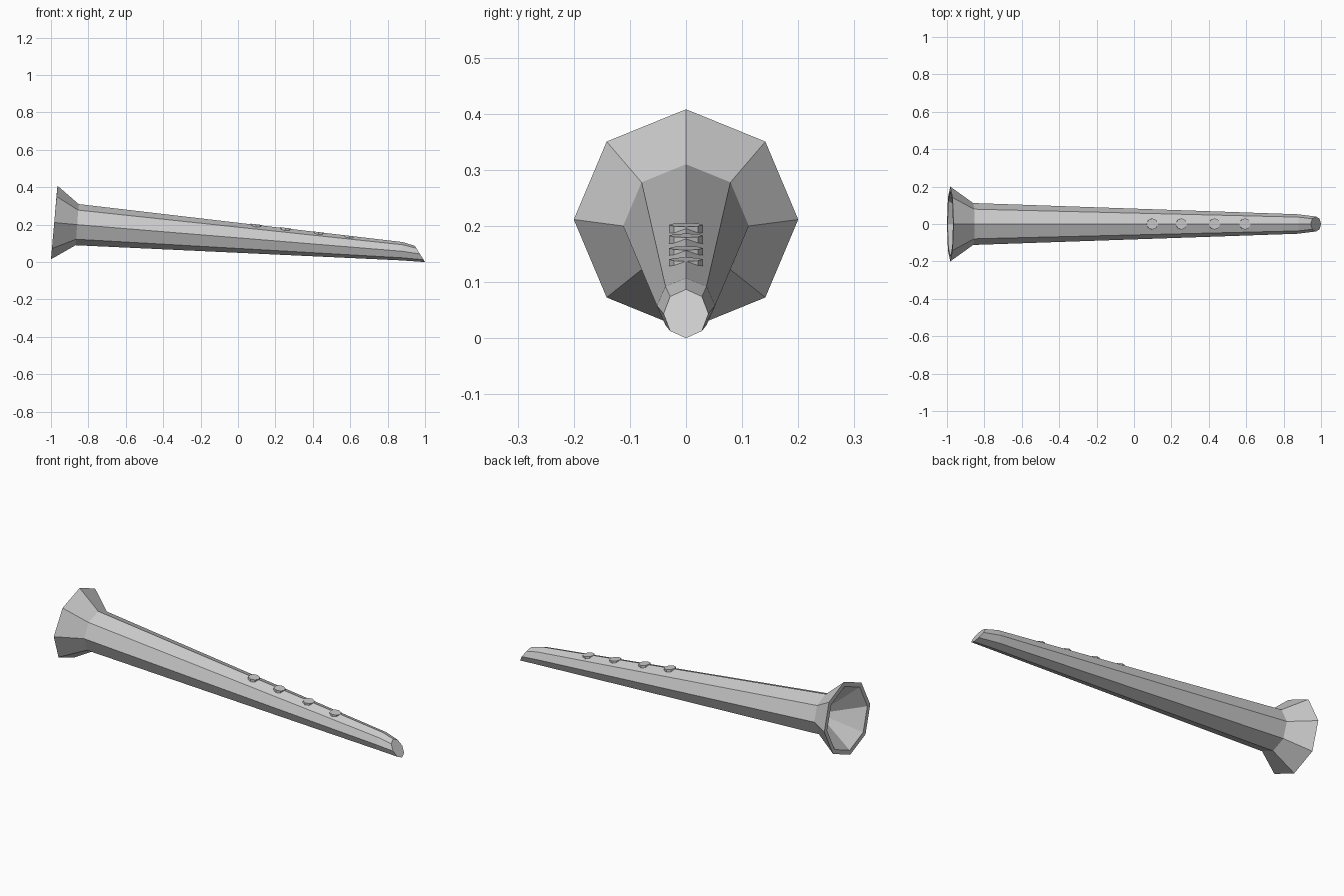
import bpy, bmesh
from math import sin, cos, tau, radians
from mathutils import Vector

if "Cube" in bpy.data.objects:
    bpy.data.objects.remove(bpy.data.objects["Cube"])

SIDES = 8

# Tube sections: top point (x, z), bottom point (x, z), half width in y
SECTIONS = [
    ((-0.835, 0.225), (-0.84, 0.165), 0.03),   # bottom of the bell hollow
    ((-0.968, 0.383), (-0.997, 0.039), 0.175),  # inner rim
    ((-0.965, 0.408), (-1.0, 0.015), 0.2),      # outer rim
    ((-0.852, 0.31), (-0.868, 0.09), 0.112),    # neck
    ((0.88, 0.107), (0.872, 0.009), 0.052),     # start of mouthpiece
    ((0.945, 0.087), (1.0, 0.0), 0.04),         # slanted mouthpiece end
]


def section_ring(bm, top, bottom, half_width):
    t, b = Vector((top[0], 0, top[1])), Vector((bottom[0], 0, bottom[1]))
    centre, up, side = (t + b) / 2, (t - b) / 2, Vector((0, half_width, 0))
    return [bm.verts.new(centre + up * cos(tau * i / SIDES) + side * sin(tau * i / SIDES))
            for i in range(SIDES)]


# Horn body: octagonal loft with hollow bell and closed mouthpiece
bm = bmesh.new()
rings = [section_ring(bm, *s) for s in SECTIONS]
for a, b in zip(rings, rings[1:]):
    for i in range(SIDES):
        j = (i + 1) % SIDES
        bm.faces.new((a[i], a[j], b[j], b[i]))
bm.faces.new(rings[0])
bm.faces.new(rings[-1])
bmesh.ops.recalc_face_normals(bm, faces=bm.faces)
mesh = bpy.data.meshes.new("horn_body")
bm.to_mesh(mesh)
bm.free()
bpy.context.collection.objects.link(bpy.data.objects.new("horn_body", mesh))

# Finger buttons along the top ridge, tilted with the tube
for n, (x, z) in enumerate([(0.097, 0.195), (0.253, 0.176), (0.43, 0.1535), (0.593, 0.1335)]):
    bpy.ops.mesh.primitive_cylinder_add(vertices=8, radius=0.03, depth=0.014,
                                        location=(x, 0, z), rotation=(0, radians(6.7), 0))
    bpy.context.object.name = f"finger_button_{n + 1}"
